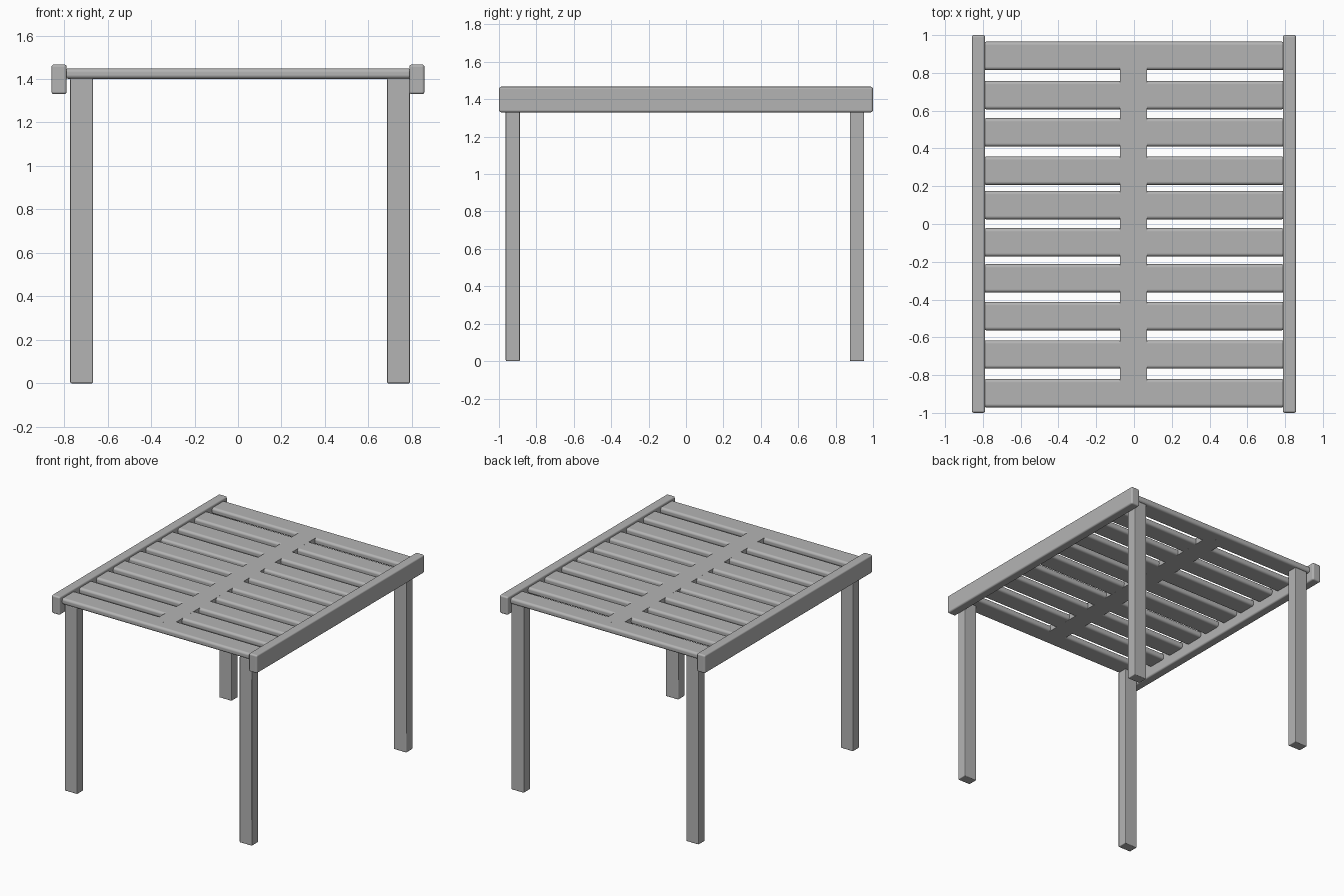
import bpy
import math

if "Cube" in bpy.data.objects:
    bpy.data.objects.remove(bpy.data.objects["Cube"])

grey = bpy.data.materials.new("dark_grey")
grey.diffuse_color = (0.455, 0.455, 0.455, 1)
grey.use_nodes = True
grey.node_tree.nodes["Principled BSDF"].inputs["Base Color"].default_value = grey.diffuse_color


def box(name, x, y, z, bevel=0, segments=1):
    """Box from (min, max) ranges along each axis, with optional round edges."""
    bpy.ops.mesh.primitive_cube_add(
        size=1, location=[(a + b) / 2 for a, b in (x, y, z)])
    ob = bpy.context.object
    ob.name = name
    ob.scale = [b - a for a, b in (x, y, z)]
    bpy.ops.object.transform_apply(location=False, rotation=False, scale=True)
    ob.data.materials.append(grey)
    if bevel:
        bpy.ops.object.shade_smooth()
        mod = ob.modifiers.new("round_edges", 'BEVEL')
        mod.width = bevel
        mod.segments = segments
        mod.harden_normals = True  # keeps the broad faces flat
        bpy.ops.object.modifier_apply(modifier=mod.name)
    return ob


# Four legs
for side, x in (("left", (-0.772, -0.667)), ("right", (0.686, 0.791))):
    for end, y in (("front", (-0.964, -0.888)), ("back", (0.876, 0.953))):
        box(f"{end}_{side}_leg", x, y, (0.0, 1.403), 0.006, 2)

# Side beams running front to back
for side, x in (("left", (-0.858, -0.788)), ("right", (0.788, 0.858))):
    box(f"{side}_beam", x, (-1.0, 1.0), (1.33, 1.467), 0.012, 3)

# Roof slats, rounded along their edges
SLAT_Z = (1.401, 1.448)
SLAT_CENTRES = [-0.896, -0.691, -0.488, -0.288, -0.097,
                0.100, 0.282, 0.485, 0.682, 0.890]
for i, c in enumerate(SLAT_CENTRES):
    box(f"slat_{i + 1}", (-0.80, 0.80), (c - 0.075, c + 0.075), SLAT_Z, 0.018, 4)

# Central spine joining the slats, flush with them
box("centre_spine", (-0.073, 0.07), (-0.89, 0.89),
    (SLAT_Z[0] - 0.0001, SLAT_Z[1] + 0.0001))
